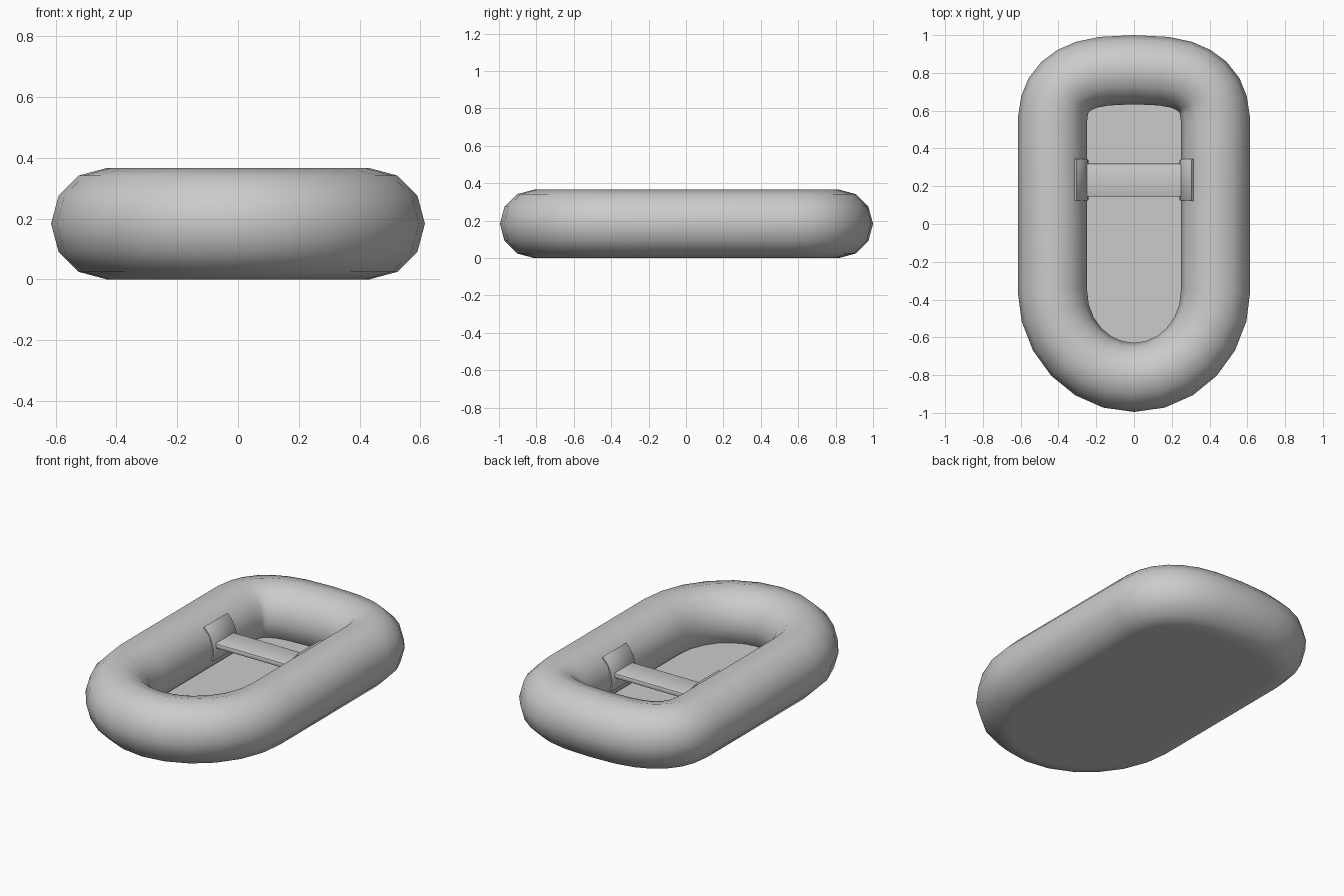
import bpy, bmesh, math
from mathutils import Vector

cube = bpy.data.objects.get("Cube")
if cube:
    bpy.data.objects.remove(cube, do_unlink=True)

grey = bpy.data.materials.new("light grey")
grey.use_nodes = True
colour = (0.6, 0.6, 0.6, 1)
grey.diffuse_color = colour
grey.node_tree.nodes["Principled BSDF"].inputs["Base Color"].default_value = colour

R = 0.183          # tube radius
HALF = 0.432       # half width of the tube's centre line


def finish(name, bm, angle=None):
    bmesh.ops.recalc_face_normals(bm, faces=bm.faces)
    mesh = bpy.data.meshes.new(name)
    bm.to_mesh(mesh)
    bm.free()
    obj = bpy.data.objects.new(name, mesh)
    bpy.context.collection.objects.link(obj)
    mesh.materials.append(grey)
    bpy.ops.object.select_all(action='DESELECT')
    obj.select_set(True)
    bpy.context.view_layer.objects.active = obj
    if angle is None:
        bpy.ops.object.shade_smooth()
    else:
        bpy.ops.object.shade_smooth_by_angle(angle=math.radians(angle))
    return obj


def skin(bm, rings, closed):
    """Bridge successive rings of points; cap the ends if the strip is open."""
    loops = [[bm.verts.new(p) for p in ring] for ring in rings]
    n = len(loops[0])
    for i in range(len(loops) if closed else len(loops) - 1):
        a, b = loops[i], loops[(i + 1) % len(loops)]
        for j in range(n):
            bm.faces.new((a[j], a[(j + 1) % n], b[(j + 1) % n], b[j]))
    if not closed:
        bm.faces.new(loops[0])
        bm.faces.new(loops[-1])


# Centre line: elliptical bow at the front, squarer rounded stern at the back
bow = [Vector((HALF * math.sin(t), -0.352 - 0.46 * math.cos(t), 0))
       for t in (math.radians(15 * k) for k in range(7))]
stern = [Vector((x, y, 0)) for x, y in (
    (HALF, 0.55), (0.42, 0.63), (0.40, 0.68), (0.363, 0.727),
    (0.314, 0.763), (0.252, 0.79), (0.16, 0.809), (0, 0.817))]
half = bow + stern
path = half + [Vector((-p.x, p.y, 0)) for p in reversed(half[1:-1])]

# Inflated tube
rings = []
for i, p in enumerate(path):
    before = (p - path[i - 1]).normalized()
    after = (path[(i + 1) % len(path)] - p).normalized()
    t = (before + after).normalized()
    out = Vector((t.y, -t.x, 0))
    rings.append([p + out * R * math.cos(a) + Vector((0, 0, R + R * math.sin(a)))
                  for a in (math.tau * k / 12 for k in range(12))])
bm = bmesh.new()
skin(bm, rings, True)
finish("tube", bm)

# Floor slab closing the underside
bm = bmesh.new()
skin(bm, [[Vector((p.x, p.y, z)) for p in path] for z in (0, 0.08)], False)
finish("floor", bm, 30)

# Bench seat with rounded edges
bm = bmesh.new()
bmesh.ops.create_cube(bm, size=1)
for v in bm.verts:
    v.co = Vector((v.co.x * 0.53, 0.232 + v.co.y * 0.175, 0.215 + v.co.z * 0.03))
bmesh.ops.bevel(bm, geom=[e for e in bm.edges if abs(e.verts[0].co.x - e.verts[1].co.x) > 0.1],
                offset=0.008, segments=2, affect='EDGES', profile=0.5)
finish("seat", bm, 40)

# Curved mounting pads hugging the inner walls
for side, name in ((1, "left_seat_pad"), (-1, "right_seat_pad")):
    rings = []
    for k in range(9):
        a = math.radians(-16 + 8 * k)
        rings.append([Vector((side * (HALF - r * math.cos(a)), y, R + r * math.sin(a)))
                      for r, y in ((0.17, 0.122), (0.186, 0.122), (0.19, 0.127),
                                   (0.19, 0.338), (0.186, 0.343), (0.17, 0.343))])
    bm = bmesh.new()
    skin(bm, rings, False)
    finish(name, bm, 50)
